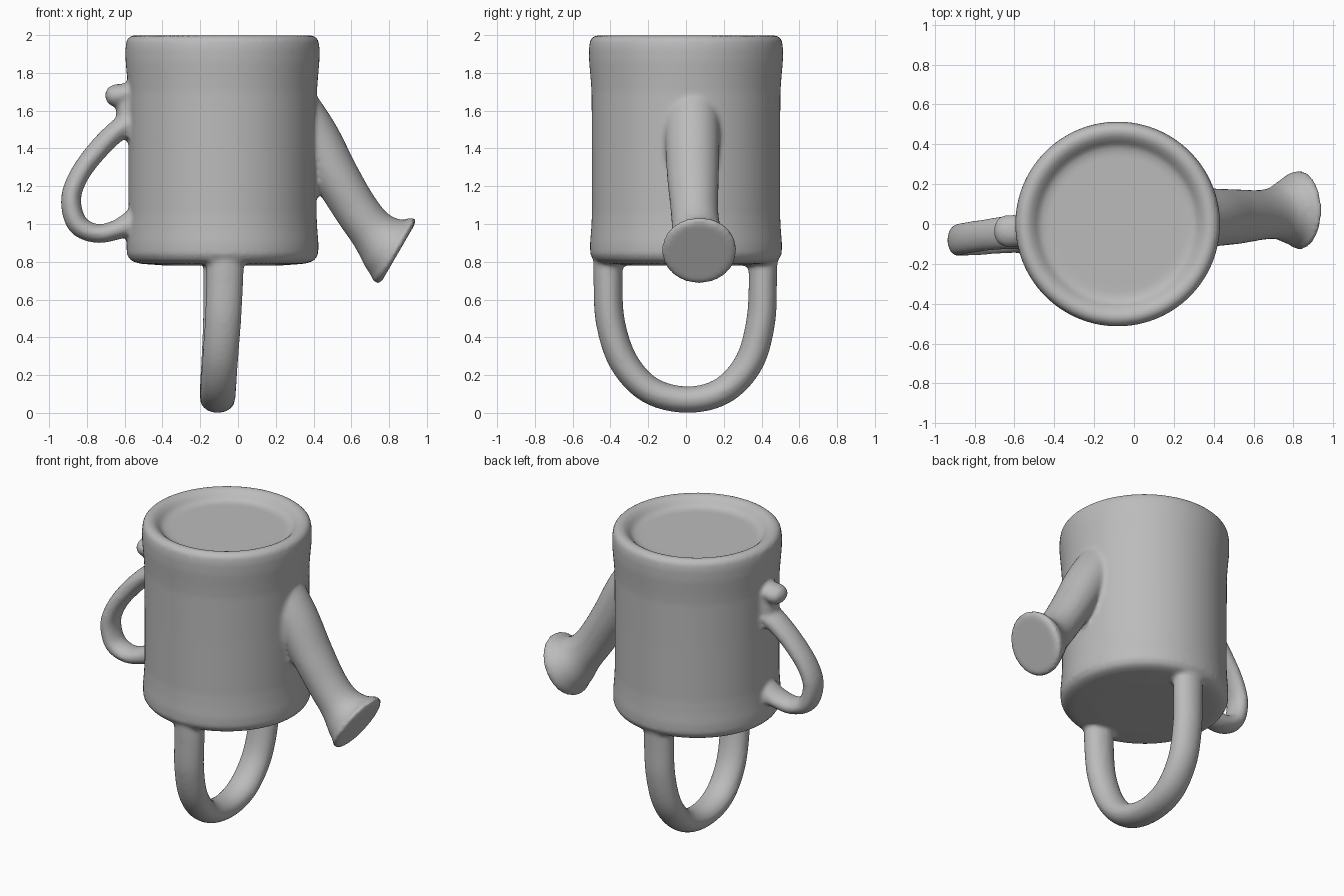
import bpy, bmesh, math
from mathutils import Vector

if "Cube" in bpy.data.objects:
    bpy.data.objects.remove(bpy.data.objects["Cube"])

clay = bpy.data.materials.new("grey clay")
clay.use_nodes = True
colour = (0.5, 0.5, 0.5, 1)
clay.diffuse_color = colour
clay.node_tree.nodes["Principled BSDF"].inputs["Base Color"].default_value = colour


def finish(bm, name):
    bmesh.ops.recalc_face_normals(bm, faces=bm.faces)
    mesh = bpy.data.meshes.new(name)
    bm.to_mesh(mesh)
    bm.free()
    mesh.materials.append(clay)
    ob = bpy.data.objects.new(name, mesh)
    bpy.context.collection.objects.link(ob)
    return ob


def skin(rings, name):
    """Bridge a list of closed rings of points and cap both ends."""
    bm = bmesh.new()
    loops = [[bm.verts.new(p) for p in ring] for ring in rings]
    n = len(loops[0])
    for a, b in zip(loops, loops[1:]):
        for i in range(n):
            j = (i + 1) % n
            bm.faces.new((a[i], a[j], b[j], b[i]))
    bm.faces.new(loops[0])
    bm.faces.new(loops[-1])
    return finish(bm, name)


def smooth_path(points, steps=8):
    """Catmull-Rom curve through points of any dimension."""
    pts = [Vector(p) for p in points]
    pts = [2 * pts[0] - pts[1]] + pts + [2 * pts[-1] - pts[-2]]
    out = []
    for a, b, c, d in zip(pts, pts[1:], pts[2:], pts[3:]):
        for k in range(steps):
            t = k / steps
            out.append(0.5 * (2 * b + (c - a) * t + (2 * a - 5 * b + 4 * c - d) * t * t
                              + (3 * b - a - 3 * c + d) * t ** 3))
    return out + [pts[-2]]


def tube(points, side, name, n=32):
    """Oval tube; each point is x, y, z, half width along side, half thickness."""
    path = smooth_path(points)
    rings = []
    for i, p in enumerate(path):
        nxt, prv = path[min(i + 1, len(path) - 1)], path[max(i - 1, 0)]
        along = Vector((nxt - prv)[:3]).normalized()
        u = (side - along * side.dot(along)).normalized()
        v = along.cross(u)
        angles = [math.tau * k / n for k in range(n)]
        rings.append([Vector(p[:3]) + u * p[3] * math.cos(a) + v * p[4] * math.sin(a)
                      for a in angles])
    return skin(rings, name)


# Drum with a dished end and softly rounded rims
profile = [(0.02, 0.78), (0.3, 0.78), (0.44, 0.79), (0.485, 0.805), (0.507, 0.84),
           (0.508, 0.9), (0.502, 0.97), (0.498, 1.05), (0.498, 1.4), (0.5, 1.7),
           (0.505, 1.77), (0.513, 1.86), (0.514, 1.93), (0.507, 1.975), (0.48, 2.0),
           (0.45, 1.997), (0.42, 1.975), (0.395, 1.945), (0.36, 1.935), (0.02, 1.935)]
drum = skin([[(-0.082 + r * math.cos(math.tau * k / 96), r * math.sin(math.tau * k / 96), z)
              for k in range(96)] for r, z in profile], "drum")

# Carrying hoop across the drum
hoop = tube([(-0.07, -0.41, 0.88, 0.1, 0.08), (-0.07, -0.413, 0.7, 0.098, 0.077),
             (-0.08, -0.4, 0.48, 0.096, 0.077), (-0.095, -0.33, 0.27, 0.095, 0.077),
             (-0.105, -0.19, 0.12, 0.095, 0.073), (-0.108, 0.01, 0.07, 0.092, 0.07),
             (-0.108, 0.2, 0.12, 0.095, 0.073), (-0.1, 0.335, 0.27, 0.095, 0.077),
             (-0.09, 0.395, 0.48, 0.096, 0.077), (-0.085, 0.407, 0.7, 0.098, 0.075),
             (-0.085, 0.405, 0.88, 0.1, 0.08)], Vector((1, 0, 0)), "hoop")

# Spout flaring into a flat rose
spout = tube([(0.26, 0.03, 1.66, 0.15, 0.14), (0.4, 0.033, 1.46, 0.145, 0.135),
              (0.52, 0.037, 1.25, 0.137, 0.123), (0.63, 0.045, 1.07, 0.126, 0.118),
              (0.71, 0.055, 0.965, 0.132, 0.125), (0.775, 0.063, 0.9, 0.165, 0.16),
              (0.82, 0.068, 0.868, 0.194, 0.195), (0.838, 0.068, 0.857, 0.197, 0.2),
              (0.85, 0.068, 0.85, 0.17, 0.175)], Vector((0, 1, 0)), "spout")

# Side grip
grip = tube([(-0.53, -0.04, 1.55, 0.09, 0.07), (-0.63, -0.042, 1.5, 0.085, 0.058),
             (-0.74, -0.055, 1.395, 0.08, 0.055), (-0.84, -0.07, 1.26, 0.08, 0.052),
             (-0.884, -0.08, 1.13, 0.08, 0.053), (-0.85, -0.08, 1.0, 0.08, 0.055),
             (-0.75, -0.075, 0.95, 0.08, 0.05), (-0.64, -0.065, 0.97, 0.083, 0.053),
             (-0.53, -0.055, 1.02, 0.09, 0.075)], Vector((0, 1, 0)), "grip")

# Thumb rest and the web joining it to the grip
rest = tube([(-0.53, -0.035, 1.7, 0.08, 0.06), (-0.59, -0.035, 1.69, 0.078, 0.055),
             (-0.645, -0.035, 1.68, 0.08, 0.06), (-0.685, -0.035, 1.678, 0.06, 0.045),
             (-0.702, -0.035, 1.677, 0.02, 0.015)], Vector((0, 1, 0)), "thumb_rest")
web = tube([(-0.6, -0.035, 1.46, 0.07, 0.045), (-0.6, -0.035, 1.7, 0.07, 0.045)],
           Vector((0, 1, 0)), "web")

# Fuse the parts into one soft skin
bpy.ops.object.select_all(action='DESELECT')
for part in (drum, hoop, spout, grip, rest, web):
    part.select_set(True)
bpy.context.view_layer.objects.active = drum
bpy.ops.object.join()
drum.name = "watering_can"
remesh = drum.modifiers.new("fuse", 'REMESH')
remesh.mode = 'VOXEL'
remesh.voxel_size = 0.014
remesh.use_smooth_shade = True
soften = drum.modifiers.new("soften", 'SMOOTH')
soften.factor = 0.5
soften.iterations = 5
bpy.ops.object.shade_smooth()
